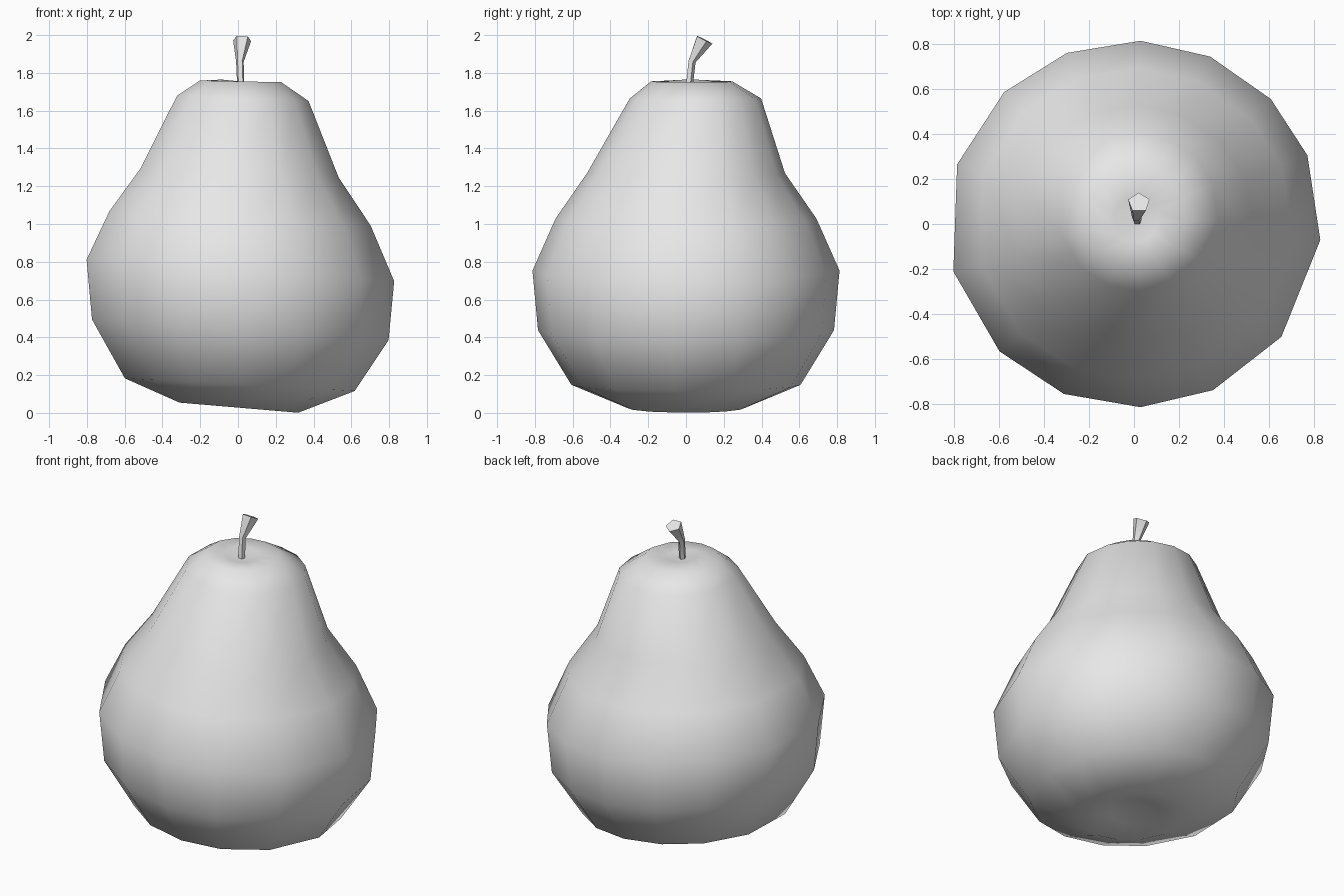
import bpy, bmesh
from math import sin, cos, radians, pi
from mathutils import Vector

cube = bpy.data.objects.get("Cube")
if cube:
    bpy.data.objects.remove(cube)

grey = bpy.data.materials.new("plain_grey")
grey.use_nodes = True
grey.diffuse_color = (0.8, 0.8, 0.8, 1)
grey.node_tree.nodes["Principled BSDF"].inputs["Base Color"].default_value = (0.8, 0.8, 0.8, 1)


def loft(name, rings, caps):
    """Join rings of points; a cap is a centre point or None for a flat end."""
    bm = bmesh.new()
    loops = [[bm.verts.new(p) for p in ring] for ring in rings]
    n = len(loops[0])
    for low, high in zip(loops, loops[1:]):
        for i in range(n):
            j = (i + 1) % n
            bm.faces.new((low[i], low[j], high[j], high[i]))
    for loop, cap in zip((loops[0], loops[-1]), caps):
        if cap is None:
            bm.faces.new(loop)
        else:
            centre = bm.verts.new(cap)
            for i in range(n):
                bm.faces.new((loop[i], loop[(i + 1) % n], centre))
    bmesh.ops.recalc_face_normals(bm, faces=bm.faces)
    mesh = bpy.data.meshes.new(name)
    bm.to_mesh(mesh)
    bm.free()
    mesh.materials.append(grey)
    obj = bpy.data.objects.new(name, mesh)
    bpy.context.collection.objects.link(obj)
    return obj


# Fruit body: radius, height, sideways slope, centre x, centre y
profile = [
    (0.15, 0.05, 0.0, 0, 0),
    (0.32, 0.028, -0.085, 0, 0),
    (0.62, 0.15, -0.055, 0, 0),
    (0.80, 0.44, -0.07, 0, 0),
    (0.83, 0.755, -0.07, 0, 0),
    (0.705, 1.03, -0.055, 0, 0),
    (0.535, 1.27, -0.045, 0, 0),
    (0.355, 1.665, -0.04, 0.02, 0.05),
    (0.22, 1.755, -0.02, 0.01, 0.03),
    (0.10, 1.755, -0.1, 0.01, 0.02),
]
angles = [-5, 22, 43, 66, 88, 111, 134, 161, 195, 224, 248, 272, 295, 322]
rings = [[(cx + r * cos(radians(a)), cy + 0.98 * r * sin(radians(a)),
           z + slope * r * cos(radians(a))) for a in angles]
         for r, z, slope, cx, cy in profile]
body = loft("fruit_body", rings, [(0, 0, 0.09), (0.015, 0.015, 1.735)])
for poly in body.data.polygons:
    poly.use_smooth = True

# Stem: five-sided, bent backwards, flaring to a flat tip
stem_path = [
    ((0.015, 0.015, 1.72), (0, 0.1, 1), 0.02),
    ((0.01, 0.03, 1.86), (0, 0.25, 1), 0.021),
    ((0.022, 0.095, 1.977), (0.05, 0.45, 0.9), 0.05),
]
stem_rings = []
for point, direction, r in stem_path:
    d = Vector(direction).normalized()
    u = Vector((0, 1, 0)).cross(d).normalized()
    v = d.cross(u)
    stem_rings.append([Vector(point) + r * (u * cos(t) + v * sin(t))
                       for t in (pi / 2 + k * 2 * pi / 5 for k in range(5))])
stem = loft("stem", stem_rings, [None, None])

for obj in (body, stem):
    bpy.context.view_layer.objects.active = obj
    obj.select_set(True)
bpy.ops.object.shade_smooth_by_angle(angle=radians(60))
